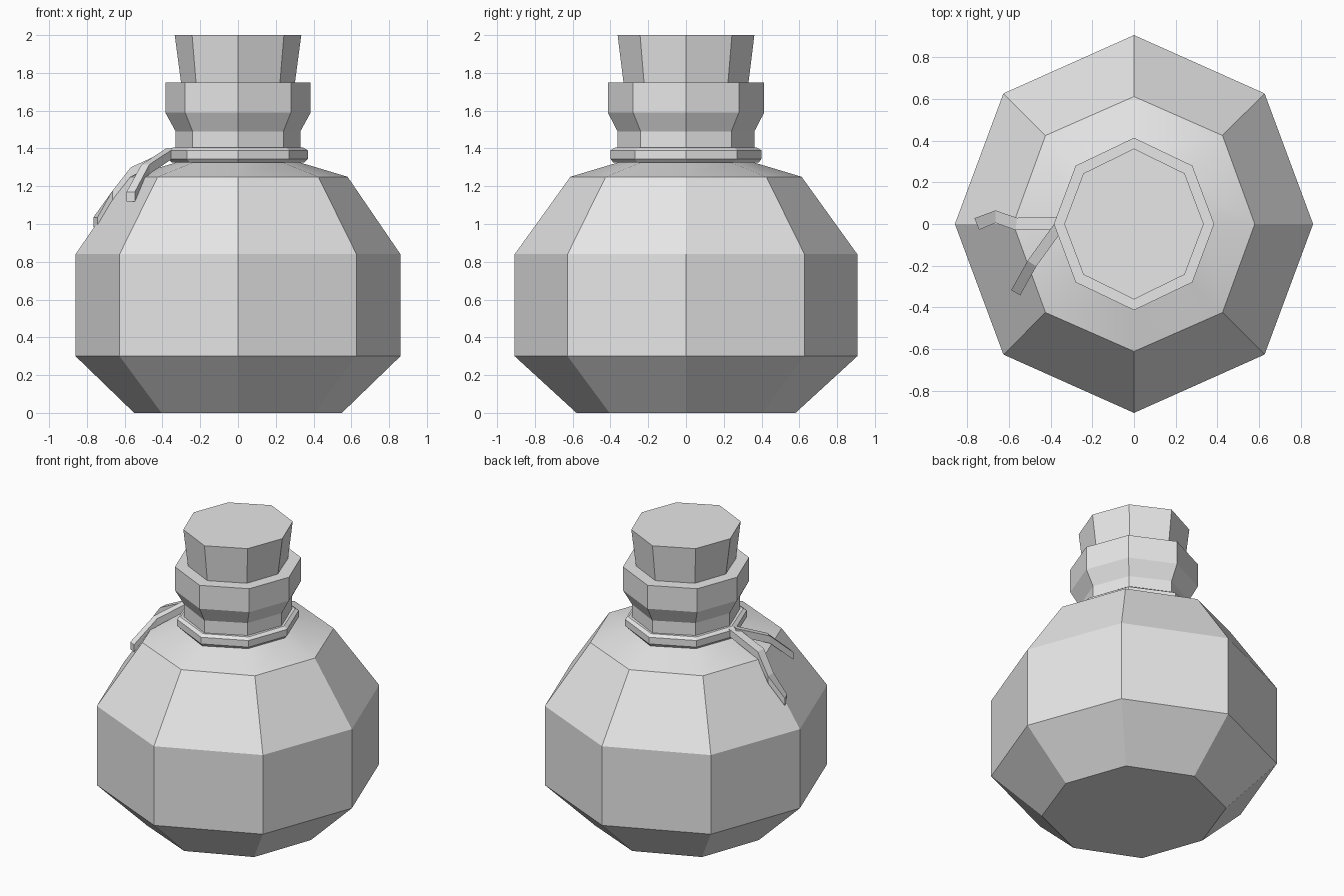
import bpy, bmesh, math
from mathutils import Vector

if "Cube" in bpy.data.objects:
    bpy.data.objects.remove(bpy.data.objects["Cube"], do_unlink=True)

grey = bpy.data.materials.new("light_grey")
grey.use_nodes = True
grey.diffuse_color = (0.8, 0.8, 0.8, 1)
grey.node_tree.nodes["Principled BSDF"].inputs["Base Color"].default_value = (0.8, 0.8, 0.8, 1)


def finish(name, bm, smooth_angle=None):
    bmesh.ops.recalc_face_normals(bm, faces=bm.faces)
    mesh = bpy.data.meshes.new(name)
    bm.to_mesh(mesh)
    bm.free()
    obj = bpy.data.objects.new(name, mesh)
    bpy.context.collection.objects.link(obj)
    mesh.materials.append(grey)
    if smooth_angle:
        bpy.ops.object.select_all(action='DESELECT')
        obj.select_set(True)
        bpy.context.view_layer.objects.active = obj
        bpy.ops.object.shade_smooth_by_angle(angle=math.radians(smooth_angle))
    return obj


def octagon(bm, rx, ry, diag, z):
    """Eight points with corners on the axes and on the diagonals."""
    ring = []
    for i in range(8):
        a = i * math.pi / 4
        c, s = round(math.cos(a), 3), round(math.sin(a), 3)
        if i % 2:
            x, y = math.copysign(diag, c), math.copysign(diag, s)
        else:
            x, y = c * rx, s * ry
        ring.append(bm.verts.new((x, y, z)))
    return ring


def loft(name, rows, closed=False, smooth_angle=None):
    """Joins octagon rows (rx, ry, diagonal, z) into a skin."""
    bm = bmesh.new()
    rings = [octagon(bm, *row) for row in rows]
    pairs = list(zip(rings, rings[1:]))
    if closed:
        pairs.append((rings[-1], rings[0]))
    else:
        bm.faces.new(rings[0])
        bm.faces.new(rings[-1])
    for lo, hi in pairs:
        for i in range(8):
            j = (i + 1) % 8
            bm.faces.new((lo[i], lo[j], hi[j], hi[i]))
    return finish(name, bm, smooth_angle)


def tail(name, path, half_width=0.03, half_height=0.025):
    """Sweeps a square strip along a path, keeping its ends upright."""
    bm = bmesh.new()
    pts = [Vector(p) for p in path]
    up = Vector((0, 0, half_height))
    sections = []
    for i, p in enumerate(pts):
        d = pts[min(i + 1, len(pts) - 1)] - pts[max(i - 1, 0)]
        side = Vector((-d.y, d.x, 0)).normalized() * half_width
        corners = (p + side + up, p - side + up, p - side - up, p + side - up)
        sections.append([bm.verts.new(c) for c in corners])
    for a, b in zip(sections, sections[1:]):
        for i in range(4):
            j = (i + 1) % 4
            bm.faces.new((a[i], a[j], b[j], b[i]))
    bm.faces.new(sections[0])
    bm.faces.new(sections[-1])
    return finish(name, bm)


# Bottle body with neck and lip
loft("bottle", [
    (0.55, 0.58, 0.405, 0.0),
    (0.86, 0.907, 0.627, 0.30),
    (0.86, 0.907, 0.627, 0.84),
    (0.58, 0.612, 0.425, 1.25),
    (0.33, 0.362, 0.24, 1.325),
    (0.33, 0.362, 0.24, 1.49),
    (0.385, 0.414, 0.28, 1.59),
    (0.385, 0.414, 0.28, 1.75),
], smooth_angle=25)

# Stopper
loft("stopper", [
    (0.295, 0.325, 0.218, 1.70),
    (0.335, 0.362, 0.243, 2.0),
])

# Cord tied round the neck
loft("cord_ring", [
    (0.32, 0.35, 0.23, 1.325),
    (0.35, 0.385, 0.255, 1.325),
    (0.37, 0.40, 0.27, 1.345),
    (0.37, 0.40, 0.27, 1.39),
    (0.345, 0.375, 0.255, 1.405),
    (0.32, 0.35, 0.23, 1.405),
], closed=True)

# Loose cord ends lying over the shoulder
tail("long_cord_end", [(-0.35, 0.005, 1.375), (-0.565, 0.0, 1.275),
                       (-0.665, 0.035, 1.15), (-0.755, 0.0, 1.01)])
tail("short_cord_end", [(-0.36, -0.01, 1.375), (-0.49, -0.19, 1.29),
                        (-0.568, -0.33, 1.145)], half_width=0.025)
